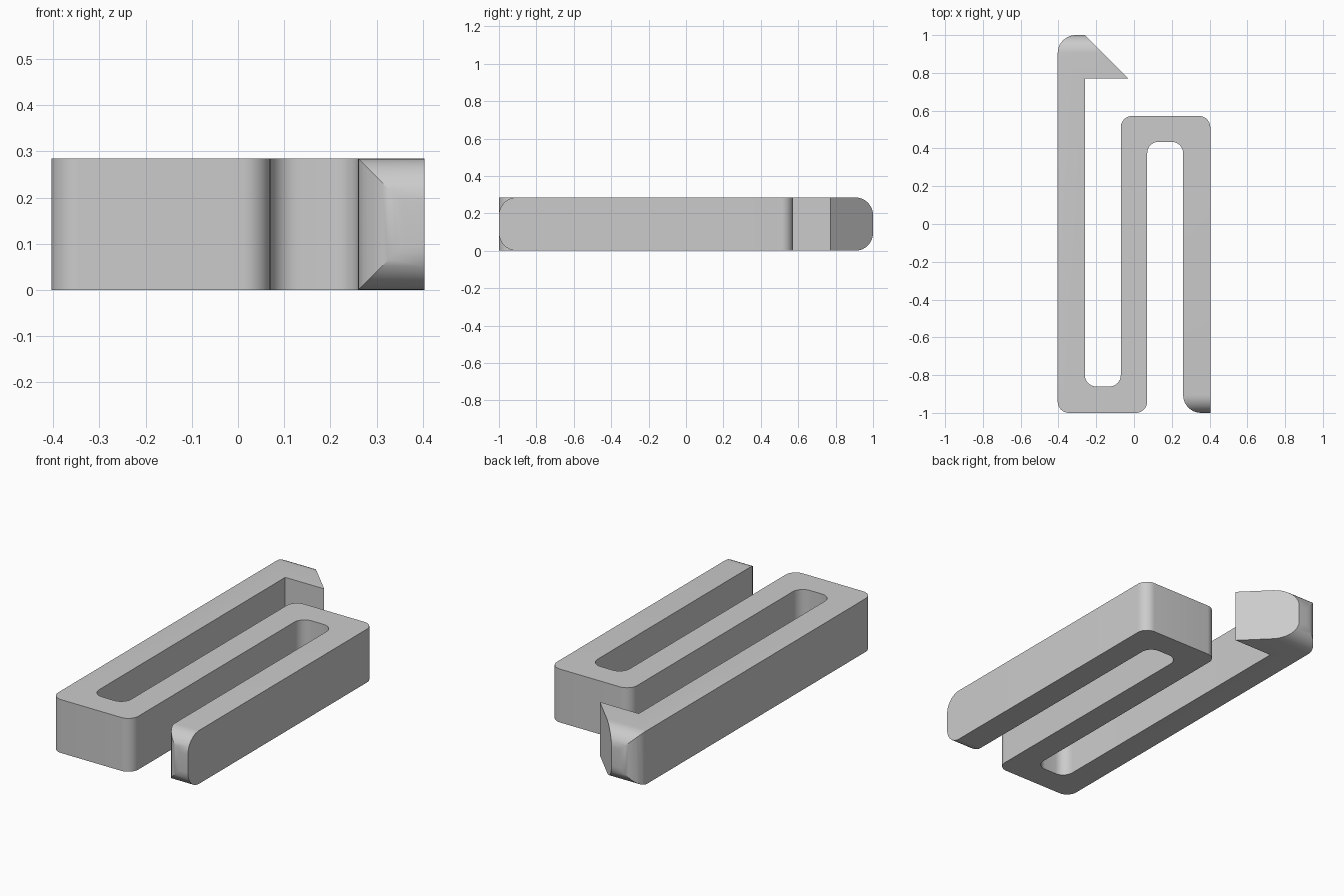
import bpy, bmesh, math
from mathutils import Vector

cube = bpy.data.objects.get("Cube")
if cube:
    bpy.data.objects.remove(cube, do_unlink=True)

HEIGHT = 0.285
BEND = 0.06      # fillet at the bends
TIP = 0.095      # fillet at the free ends

grey = bpy.data.materials.new("light grey")
grey.use_nodes = True
grey.diffuse_color = (0.6, 0.6, 0.6, 1)
grey.node_tree.nodes["Principled BSDF"].inputs["Base Color"].default_value = (0.6, 0.6, 0.6, 1)


def rounded(corners, steps=10):
    """Outline with each right-angled (x, y, radius) corner filleted."""
    out = []
    for i, (x, y, r) in enumerate(corners):
        p = Vector((x, y))
        if not r:
            out.append(p)
            continue
        a = (Vector(corners[i - 1][:2]) - p).normalized()
        b = (Vector(corners[(i + 1) % len(corners)][:2]) - p).normalized()
        centre = p + (a + b) * r
        for k in range(steps + 1):
            t = math.pi / 2 * k / steps
            out.append(centre - b * r * math.cos(t) - a * r * math.sin(t))
    return out


def prism(name, outline, place, direction):
    """Extrude a flat outline, placed in space, along a direction."""
    bm = bmesh.new()
    face = bm.faces.new([bm.verts.new(place(p)) for p in outline])
    ext = bmesh.ops.extrude_face_region(bm, geom=[face])
    moved = [v for v in ext["geom"] if isinstance(v, bmesh.types.BMVert)]
    bmesh.ops.translate(bm, verts=moved, vec=direction)
    bmesh.ops.recalc_face_normals(bm, faces=bm.faces)
    mesh = bpy.data.meshes.new(name)
    bm.to_mesh(mesh)
    bm.free()
    mesh.materials.append(grey)
    obj = bpy.data.objects.new(name, mesh)
    bpy.context.collection.objects.link(obj)
    return obj


# Folded strip with a barbed hook at the back left
outline = rounded([
    (-0.404, -1, BEND), (0.07, -1, BEND), (0.07, 0.435, BEND), (0.26, 0.435, BEND),
    (0.26, -1, TIP), (0.404, -1, 0), (0.404, 0.572, BEND), (-0.07, 0.572, BEND),
    (-0.07, -0.86, BEND), (-0.26, -0.86, BEND), (-0.26, 0.77, 0), (-0.03, 0.77, 0),
    (-0.26, 1, 0), (-0.404, 1, TIP)])
clip = prism("folded_clip", outline, lambda p: (p.x, p.y, 0), (0, 0, HEIGHT))

# Cutters rounding the upper and lower edges of both free ends
for end, x0, width in ((1, -0.6, 0.6), (-1, 0.16, 0.4)):
    for level, z, up in (("lower", 0, 1), ("upper", HEIGHT, -1)):
        arc = [Vector((TIP - TIP * math.sin(t), TIP - TIP * math.cos(t)))
               for t in (math.pi / 2 * k / 10 for k in range(11))]
        section = arc + [Vector((-0.05, TIP)), Vector((-0.05, -0.05)), Vector((TIP, -0.05))]
        cutter = prism(f"{level}_end_cutter", section,
                       lambda p: (x0, end * (1 - p.x), z + up * p.y), (width, 0, 0))
        cutter.hide_render = True
        cutter.hide_set(True)
        mod = clip.modifiers.new("round end", 'BOOLEAN')
        mod.operation = 'DIFFERENCE'
        mod.solver = 'EXACT'
        mod.object = cutter

# Apply the cuts, drop the cutters and smooth the fillets
bpy.ops.object.select_all(action='DESELECT')
clip.select_set(True)
bpy.context.view_layer.objects.active = clip
cutters = [m.object for m in clip.modifiers]
for m in list(clip.modifiers):
    bpy.ops.object.modifier_apply(modifier=m.name)
for c in cutters:
    bpy.data.objects.remove(c, do_unlink=True)
bpy.ops.object.shade_smooth_by_angle(angle=math.radians(30))
